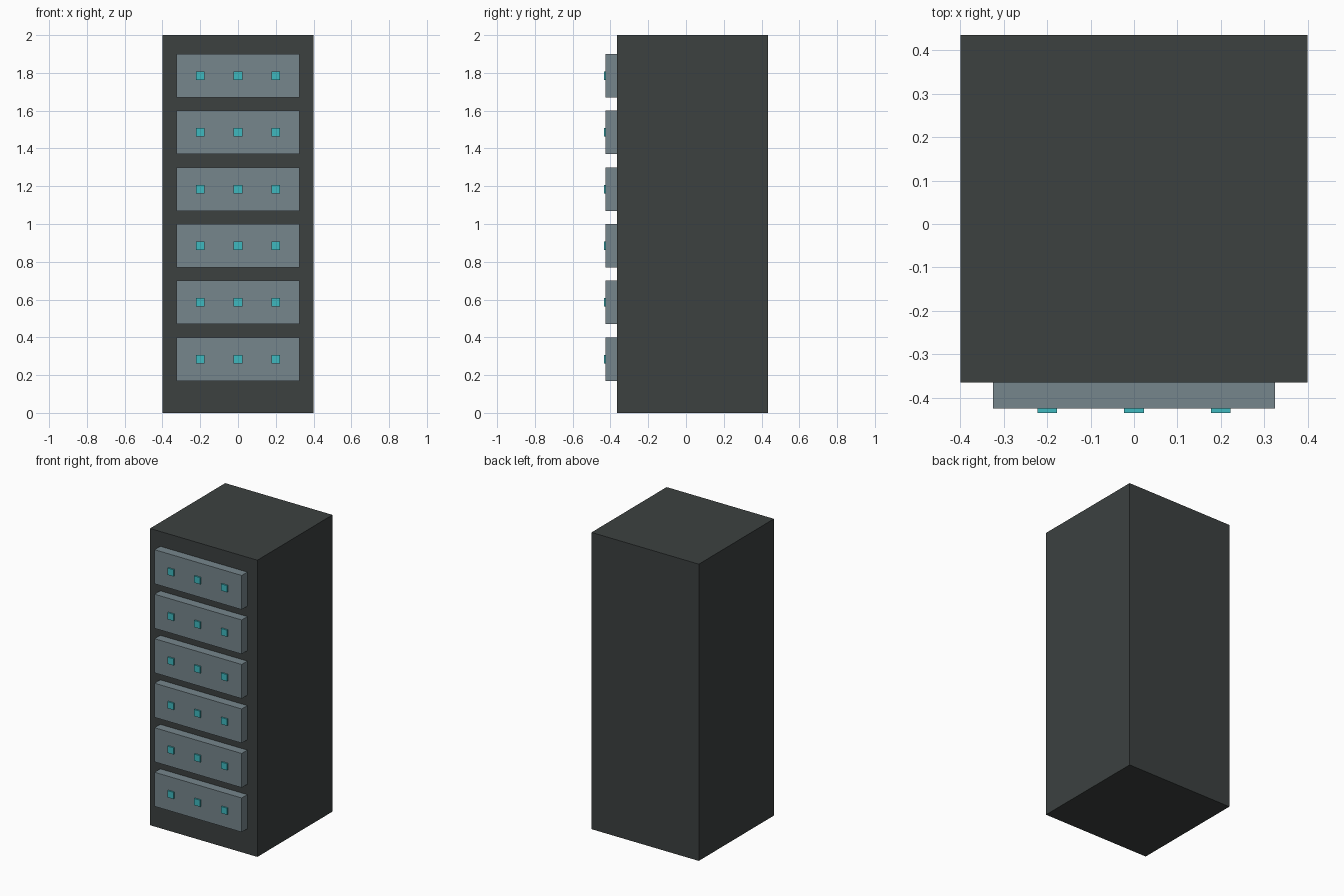
import bpy
import bmesh
from mathutils import Matrix, Vector

if "Cube" in bpy.data.objects:
    bpy.data.objects.remove(bpy.data.objects["Cube"])


def srgb(r, g, b):
    def lin(c):
        c /= 255
        return c / 12.92 if c <= 0.04045 else ((c + 0.055) / 1.055) ** 2.4
    return (lin(r), lin(g), lin(b), 1.0)


def material(name, color):
    m = bpy.data.materials.new(name)
    m.diffuse_color = color
    m.use_nodes = True
    m.node_tree.nodes["Principled BSDF"].inputs["Base Color"].default_value = m.diffuse_color
    return m


def box(name, lo, hi, mat):
    lo, hi = Vector(lo), Vector(hi)
    bm = bmesh.new()
    bmesh.ops.create_cube(bm, size=1, matrix=Matrix.Diagonal((*(hi - lo), 1)))
    me = bpy.data.meshes.new(name)
    bm.to_mesh(me)
    bm.free()
    me.materials.append(mat)
    ob = bpy.data.objects.new(name, me)
    ob.location = (lo + hi) / 2
    bpy.context.collection.objects.link(ob)
    return ob


charcoal = material("charcoal", srgb(60, 65, 64))
slate = material("slate grey", srgb(118, 134, 140))
teal = material("teal", srgb(63, 184, 191))

FRONT = -0.365       # cabinet front plane
PANEL = -0.425       # drawer unit front plane
LIGHT = 0.0225       # half size of an indicator

# Cabinet body
box("cabinet", (-0.4, FRONT, 0), (0.4, 0.435, 2), charcoal)

# Six units, each with three square indicators
for i in range(6):
    z = 0.285 + 0.3 * i
    box(f"unit_{i + 1}", (-0.325, PANEL, z - 0.115), (0.325, FRONT, z + 0.115), slate)
    for j, x in enumerate((-0.2, 0, 0.2)):
        box(f"indicator_{i + 1}_{j + 1}", (x - LIGHT, PANEL - 0.01, z - LIGHT),
            (x + LIGHT, PANEL, z + LIGHT), teal)
